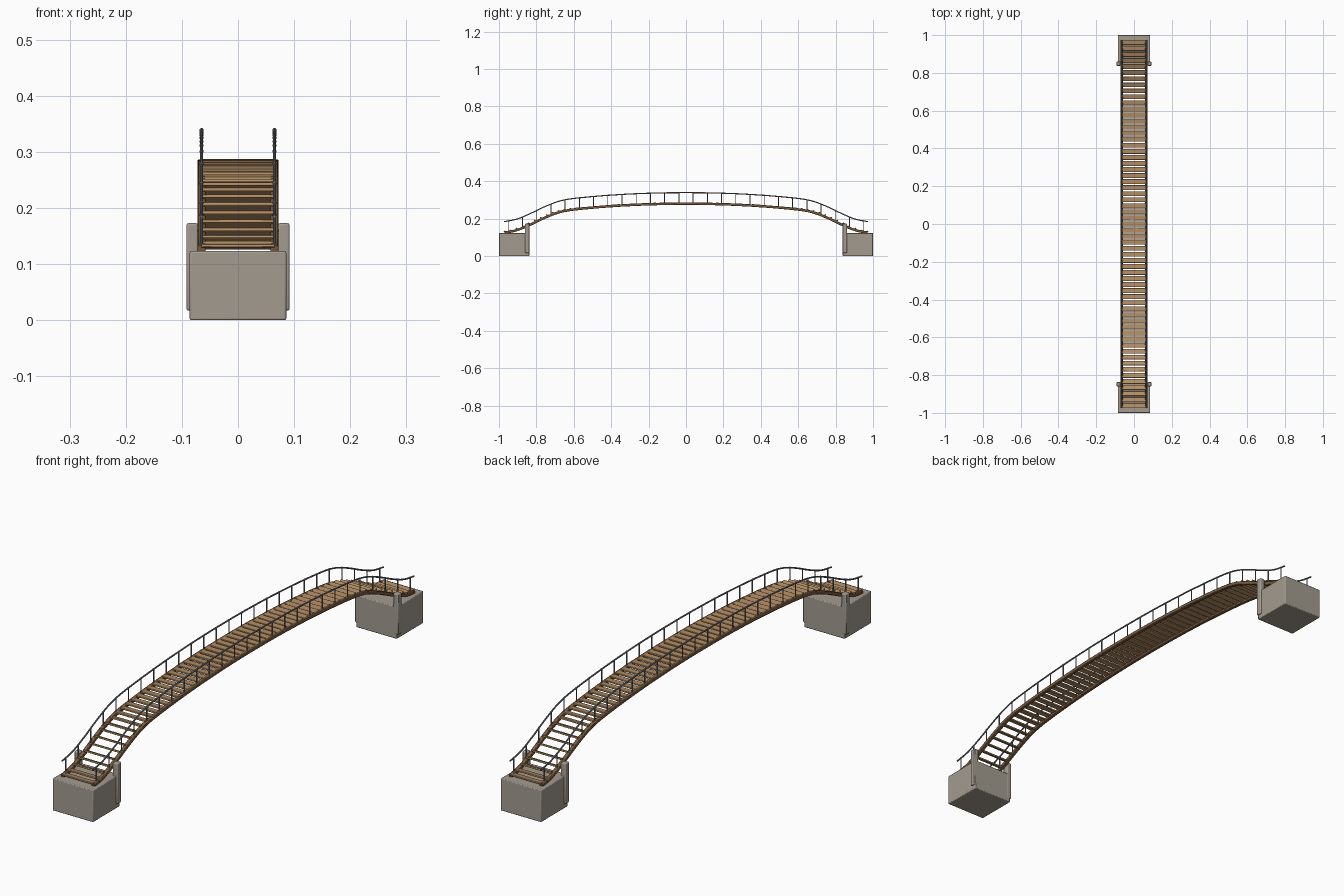
import bpy, bmesh, math
from mathutils import Matrix, Vector

cube = bpy.data.objects.get("Cube")
if cube:
    bpy.data.objects.remove(cube, do_unlink=True)


def material(name, rgb):
    m = bpy.data.materials.new(name)
    m.use_nodes = True
    m.diffuse_color = (*rgb, 1)
    m.node_tree.nodes["Principled BSDF"].inputs["Base Color"].default_value = (*rgb, 1)
    return m


STONE = material("stone", (0.37, 0.33, 0.28))
PLANK = material("light wood", (0.45, 0.27, 0.13))
BEAM = material("dark wood", (0.20, 0.11, 0.05))
METAL = material("grey metal", (0.19, 0.20, 0.21))

# Side profile of the arch: distance from the middle, height of the beams
ARCH = [(0, 0.280), (0.2, 0.277), (0.4, 0.267), (0.6, 0.249), (0.68, 0.234),
        (0.76, 0.203), (0.84, 0.165), (0.91, 0.137), (0.975, 0.125)]


def tangent(i):
    if i == 0:
        return 0
    a, b = ARCH[i - 1], ARCH[min(i + 1, len(ARCH) - 1)]
    return (b[1] - a[1]) / (b[0] - a[0])


def height(y):
    y = min(abs(y), ARCH[-1][0])
    i = next(k for k in range(len(ARCH) - 1) if y <= ARCH[k + 1][0])
    (y0, z0), (y1, z1) = ARCH[i], ARCH[i + 1]
    d = y1 - y0
    t = (y - y0) / d
    s = t * t * (3 - 2 * t)
    return (z0 + (z1 - z0) * s + d * tangent(i) * t * (1 - t) ** 2
            - d * tangent(i + 1) * t * t * (1 - t))


def slope(y):
    return math.atan((height(y + 0.005) - height(y - 0.005)) / 0.01)


def add_box(bm, centre, size, tilt=0):
    m = (Matrix.Translation(centre) @ Matrix.Rotation(tilt, 4, 'X')
         @ Matrix.Diagonal((*size, 1)))
    bmesh.ops.create_cube(bm, size=1, matrix=m)


def add_sweep(bm, x, lift, profile, end):
    """Carry a closed profile along the arch and cap both ends."""
    rings = []
    steps = 96
    for k in range(steps + 1):
        y = -end + 2 * end * k / steps
        a = slope(y)
        base = Vector((x, y, height(y) + lift))
        normal = Vector((0, -math.sin(a), math.cos(a)))
        rings.append([bm.verts.new(base + Vector((u, 0, 0)) + normal * v)
                      for u, v in profile])
    n = len(profile)
    for r, s in zip(rings, rings[1:]):
        for i in range(n):
            j = (i + 1) % n
            bm.faces.new((r[i], r[j], s[j], s[i]))
    bm.faces.new(rings[0])
    bm.faces.new(rings[-1])


def finish(name, bm, mat, bevel=0):
    bmesh.ops.recalc_face_normals(bm, faces=bm.faces)
    mesh = bpy.data.meshes.new(name)
    bm.to_mesh(mesh)
    bm.free()
    mesh.materials.append(mat)
    ob = bpy.data.objects.new(name, mesh)
    bpy.context.collection.objects.link(ob)
    bpy.ops.object.select_all(action='DESELECT')
    ob.select_set(True)
    bpy.context.view_layer.objects.active = ob
    bpy.ops.object.shade_smooth_by_angle(angle=math.radians(35))
    if bevel:
        mod = ob.modifiers.new("soft edges", 'BEVEL')
        mod.width = bevel
        mod.segments = 2
        mod.limit_method = 'ANGLE'
        mod.angle_limit = math.radians(40)
    return ob


# Stone abutments with a pair of guard posts each
for side, label in ((-1, "front"), (1, "back")):
    bm = bmesh.new()
    add_box(bm, (0, side * 0.919, 0.0615), (0.172, 0.162, 0.123))
    finish(label + "_abutment", bm, STONE, 0.003)
    bm = bmesh.new()
    for x in (-0.0815, 0.0815):
        add_box(bm, (x, side * 0.849, 0.095), (0.021, 0.023, 0.156))
    finish(label + "_guard_posts", bm, STONE, 0.004)

# Deck planks, pitched against the slope like treads
bm = bmesh.new()
COUNT = 61
for k in range(COUNT):
    y = -0.962 + 1.924 * k / (COUNT - 1)
    add_box(bm, (0, y, height(y) + 0.004), (0.130, 0.026, 0.006), -slope(y))
finish("deck_planks", bm, PLANK, 0.0015)

# Beams, handrails and balusters on both sides
rect = [(-0.007, -0.0065), (0.007, -0.0065), (0.007, 0.0065), (-0.007, 0.0065)]
ring = [(0.003 * math.cos(i * math.pi / 4), 0.003 * math.sin(i * math.pi / 4))
        for i in range(8)]
RAIL = 0.059
for side, label in ((-1, "right"), (1, "left")):
    x = side * 0.065
    bm = bmesh.new()
    add_sweep(bm, x, 0, rect, 0.97)
    finish(label + "_beam", bm, BEAM, 0.002)

    bm = bmesh.new()
    add_sweep(bm, x, RAIL, ring, 0.972)
    finish(label + "_handrail", bm, METAL)

    bm = bmesh.new()
    for k in range(26):
        y = -0.95 + 1.9 * k / 25
        z = height(y)
        bmesh.ops.create_cone(bm, cap_ends=True, segments=8, radius1=0.0023,
                              radius2=0.0023, depth=RAIL,
                              matrix=Matrix.Translation((x, y, z + RAIL / 2)))
        bmesh.ops.create_icosphere(bm, subdivisions=2, radius=0.0037,
                                   matrix=Matrix.Translation((x, y, z + RAIL)))
    finish(label + "_balusters", bm, METAL)
